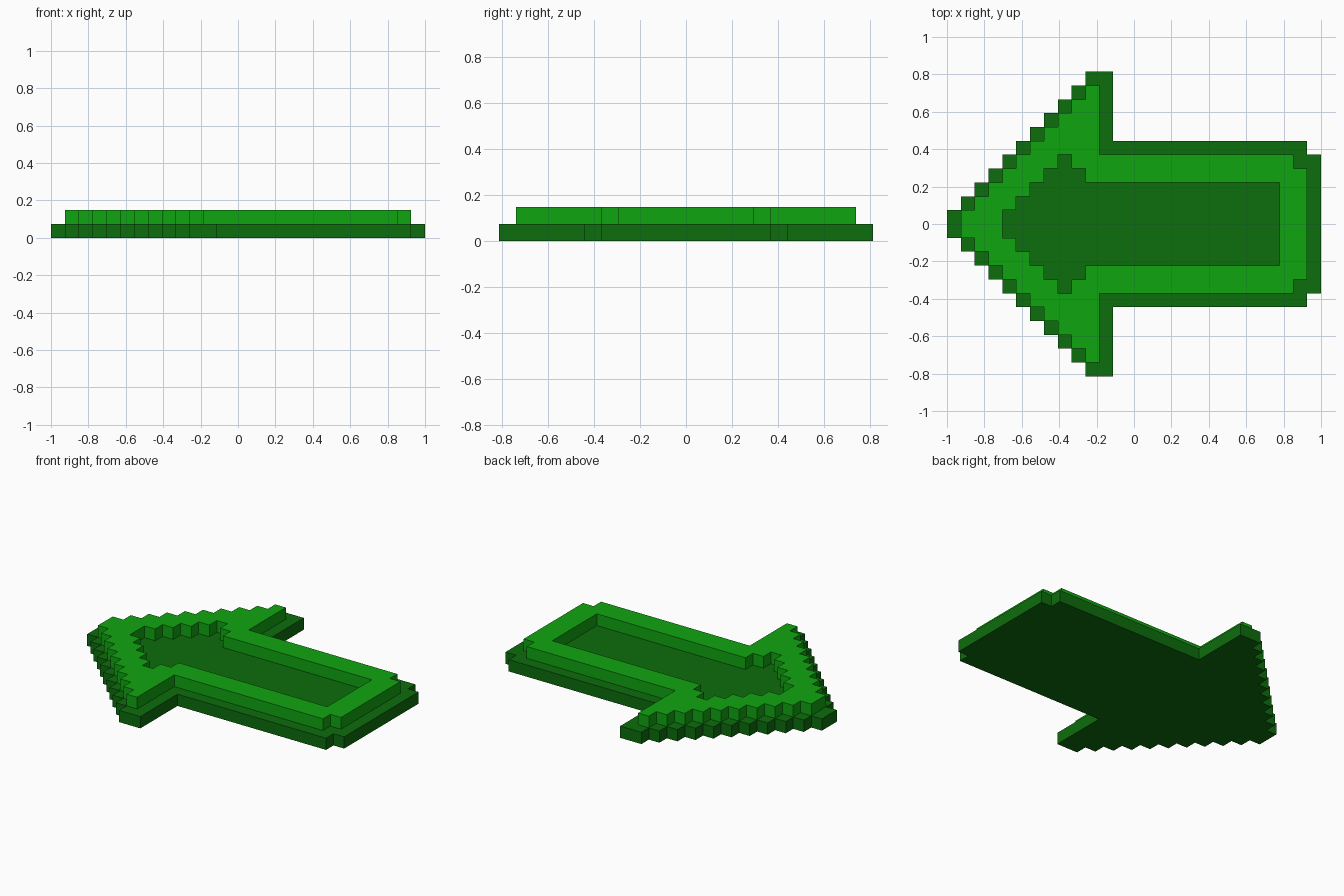
import bpy
import bmesh

if "Cube" in bpy.data.objects:
    bpy.data.objects.remove(bpy.data.objects["Cube"], do_unlink=True)

CELL = 2 / 27  # one pixel step; the arrow is 27 steps long


def make_material(name, rgb):
    mat = bpy.data.materials.new(name)
    mat.use_nodes = True
    color = (*rgb, 1.0)
    mat.diffuse_color = color
    mat.node_tree.nodes["Principled BSDF"].inputs["Base Color"].default_value = color
    return mat


def stepped_outline(start, halves):
    """Mirrored staircase loop from the half width of each column, in steps."""
    upper = [(start, halves[0])]
    for i in range(1, len(halves)):
        if halves[i] != halves[i - 1]:
            upper += [(start + i, halves[i - 1]), (start + i, halves[i])]
    upper.append((start + len(halves), halves[-1]))
    lower = [(x, -y) for x, y in reversed(upper)]
    return [((x - 13.5) * CELL, y * CELL) for x, y in upper + lower]


def make_slab(name, loops, z, height, mat):
    """Fill the loops (the second one becomes a hole) and extrude upwards."""
    bm = bmesh.new()
    for loop in loops:
        verts = [bm.verts.new((x, y, z)) for x, y in loop]
        for a, b in zip(verts, verts[1:] + verts[:1]):
            bm.edges.new((a, b))
    bmesh.ops.triangle_fill(bm, use_beauty=True, edges=bm.edges[:], normal=(0, 0, 1))
    ext = bmesh.ops.extrude_face_region(bm, geom=bm.faces[:])
    moved = [g for g in ext["geom"] if isinstance(g, bmesh.types.BMVert)]
    bmesh.ops.translate(bm, verts=moved, vec=(0, 0, height))
    bmesh.ops.recalc_face_normals(bm, faces=bm.faces[:])
    mesh = bpy.data.meshes.new(name)
    bm.to_mesh(mesh)
    bm.free()
    mesh.materials.append(mat)
    obj = bpy.data.objects.new(name, mesh)
    bpy.context.collection.objects.link(obj)
    return obj


dark_green = make_material("dark green", (0.004, 0.153, 0.004))
bright_green = make_material("bright green", (0.005, 0.376, 0.005))

# Column half widths: stepped head, then the shaft with a notched end
base = stepped_outline(0, list(range(1, 12)) + [11] + [6] * 14 + [5])
rim = stepped_outline(1, list(range(1, 11)) + [5] * 14 + [4])
recess = stepped_outline(4, [1, 2, 3, 4, 5, 4] + [3] * 14)

# Dark base plate, with the bright raised border on top of it
make_slab("arrow_base", [base], 0, CELL, dark_green)
make_slab("arrow_raised_border", [rim, recess], CELL, CELL, bright_green)
